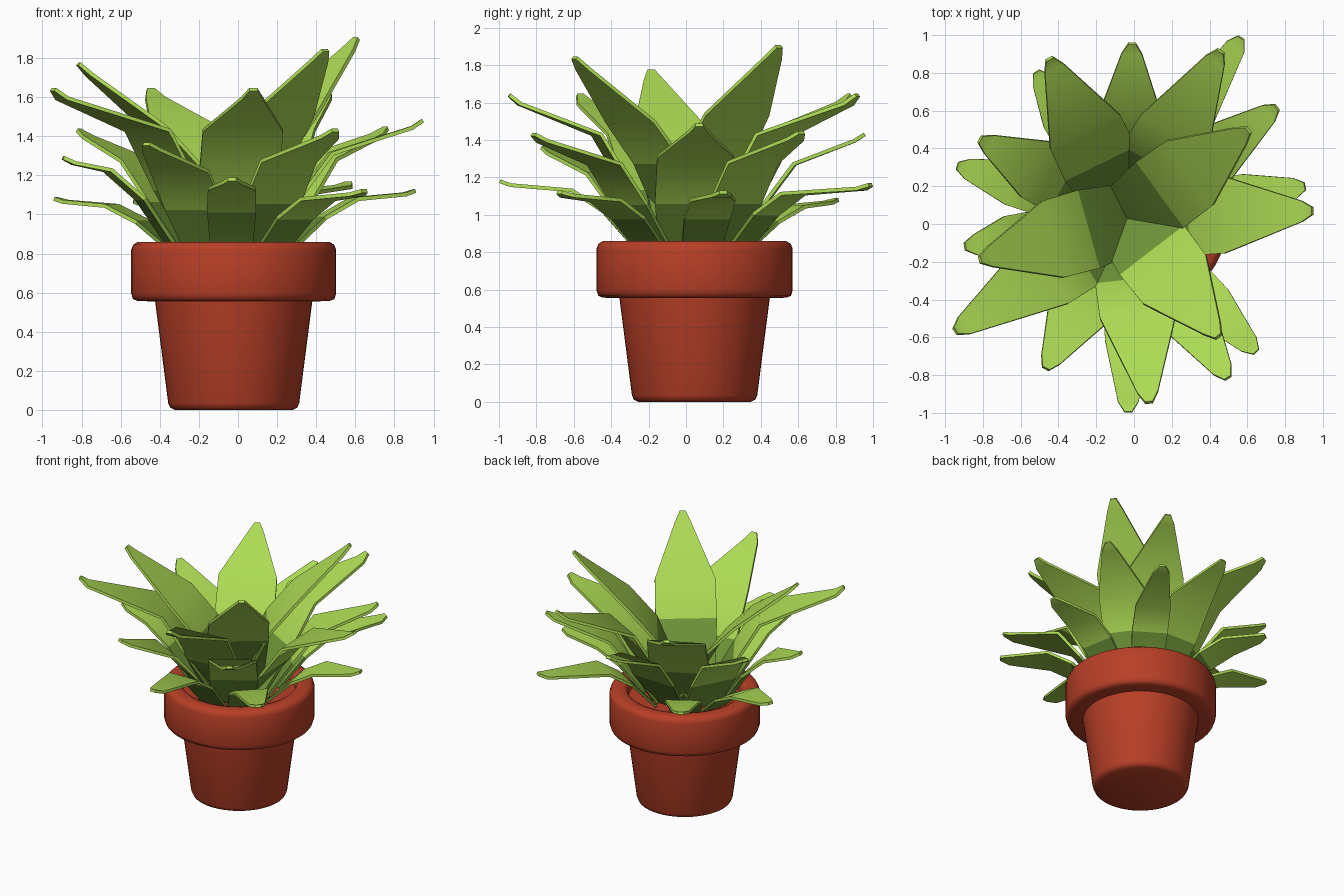
import bpy, bmesh, math
from mathutils import Vector

if "Cube" in bpy.data.objects:
    bpy.data.objects.remove(bpy.data.objects["Cube"])


def material(name, rgb):
    m = bpy.data.materials.new(name)
    m.diffuse_color = (*rgb, 1)
    m.use_nodes = True
    m.node_tree.nodes["Principled BSDF"].inputs["Base Color"].default_value = m.diffuse_color
    return m


TERRACOTTA = material("terracotta", (0.48, 0.050, 0.020))
LIGHT = material("light green", (0.42, 0.71, 0.09))
DARK = material("dark green", (0.165, 0.315, 0.042))
POT = Vector((-0.022, 0.046, 0))
HEART = Vector((-0.035, 0.03, 0))


def add_object(name, bm, mats):
    bmesh.ops.recalc_face_normals(bm, faces=bm.faces[:])
    me = bpy.data.meshes.new(name)
    bm.to_mesh(me)
    bm.free()
    ob = bpy.data.objects.new(name, me)
    bpy.context.collection.objects.link(ob)
    for m in mats:
        me.materials.append(m)
    bpy.ops.object.select_all(action='DESELECT')
    bpy.context.view_layer.objects.active = ob
    ob.select_set(True)
    return ob


# Pot: one lathed profile with a thick rolled rim and an inner floor
profile = [(0, 0), (0.30, 0), (0.325, 0.012), (0.335, 0.035), (0.402, 0.555),
           (0.49, 0.557), (0.515, 0.567), (0.524, 0.595), (0.524, 0.82),
           (0.514, 0.845), (0.49, 0.86), (0.43, 0.86), (0.405, 0.85),
           (0.395, 0.83), (0.39, 0.79), (0, 0.79)]
bm = bmesh.new()
vs = [bm.verts.new((r, 0, z)) for r, z in profile]
edges = [bm.edges.new(p) for p in zip(vs, vs[1:])]
bmesh.ops.spin(bm, geom=vs + edges, axis=(0, 0, 1), cent=(0, 0, 0),
               steps=48, angle=2 * math.pi)
bmesh.ops.remove_doubles(bm, verts=bm.verts[:], dist=1e-4)
pot = add_object("pot", bm, [TERRACOTTA])
pot.location = POT
bpy.ops.object.shade_smooth_by_angle(angle=math.radians(75))

# Leaf layers: base radius, colour border (r, height share), widest point
# (r, height share), half width, then the leaf tips
LAYERS = {
    "top_leaf": (-0.02, (0.22, 0.46), (0.41, 0.67), 0.215,
                 [(-0.82, -0.19, 1.77), (0.61, 0.50, 1.90), (0.45, -0.60, 1.84)]),
    "upper_leaf": (0.12, (0.33, 0.39), (0.51, 0.75), 0.21,
                   [(-0.95, -0.57, 1.64), (-0.45, 0.88, 1.64), (0.46, 0.92, 1.64),
                    (0.95, 0.07, 1.48), (0.08, -0.95, 1.64)]),
    "middle_leaf": (0.21, (0.39, 0.41), (0.55, 0.75), 0.17,
                    [(-0.82, 0.45, 1.43), (-0.01, 0.96, 1.43), (0.76, 0.62, 1.44),
                     (0.50, -0.82, 1.43), (-0.47, -0.77, 1.36)]),
    "lower_leaf": (0.28, (0.47, 0.57), (0.64, 0.87), 0.125,
                   [(-0.90, -0.12, 1.29), (-0.94, 0.31, 1.08), (-0.52, 0.81, 1.08),
                    (0.57, 0.99, 1.16), (0.91, 0.20, 1.12), (0.65, -0.68, 1.12),
                    (-0.03, -1.0, 1.18)]),
}
Z0 = 0.80  # leaves grow from just above the pot floor


def leaf(name, tip, r0, border, wide, half):
    """Folded blade; the first segment is the dark base."""
    t = Vector(tip) - HEART
    d = Vector((t.x, t.y, 0))
    reach = d.length
    d.normalize()
    side = Vector((-d.y, d.x, 0))
    rows = [(r0, 0, half * 0.85), (*border, half), (*wide, half * 0.98),
            (reach - 0.06, 0.945, 0.055), (reach - 0.005, 1, 0.02)]
    bm = bmesh.new()
    prev = None
    for i, (r, f, w) in enumerate(rows):
        c = HEART + d * r + Vector((0, 0, Z0 + (tip[2] - Z0) * f))
        row = [bm.verts.new(c - side * w), bm.verts.new(c + side * w)]
        if prev:
            face = bm.faces.new((prev[0], row[0], row[1], prev[1]))
            face.material_index = 1 if i == 1 else 0
        prev = row
    ob = add_object(name, bm, [LIGHT, DARK])
    sol = ob.modifiers.new("thickness", "SOLIDIFY")
    sol.thickness = 0.02
    sol.offset = 0
    bpy.ops.object.modifier_apply(modifier=sol.name)
    bpy.ops.object.shade_smooth_by_angle(angle=math.radians(50))


for name, (r0, border, wide, half, tips) in LAYERS.items():
    for n, tip in enumerate(tips, 1):
        leaf(f"{name}_{n}", tip, r0, border, wide, half)
